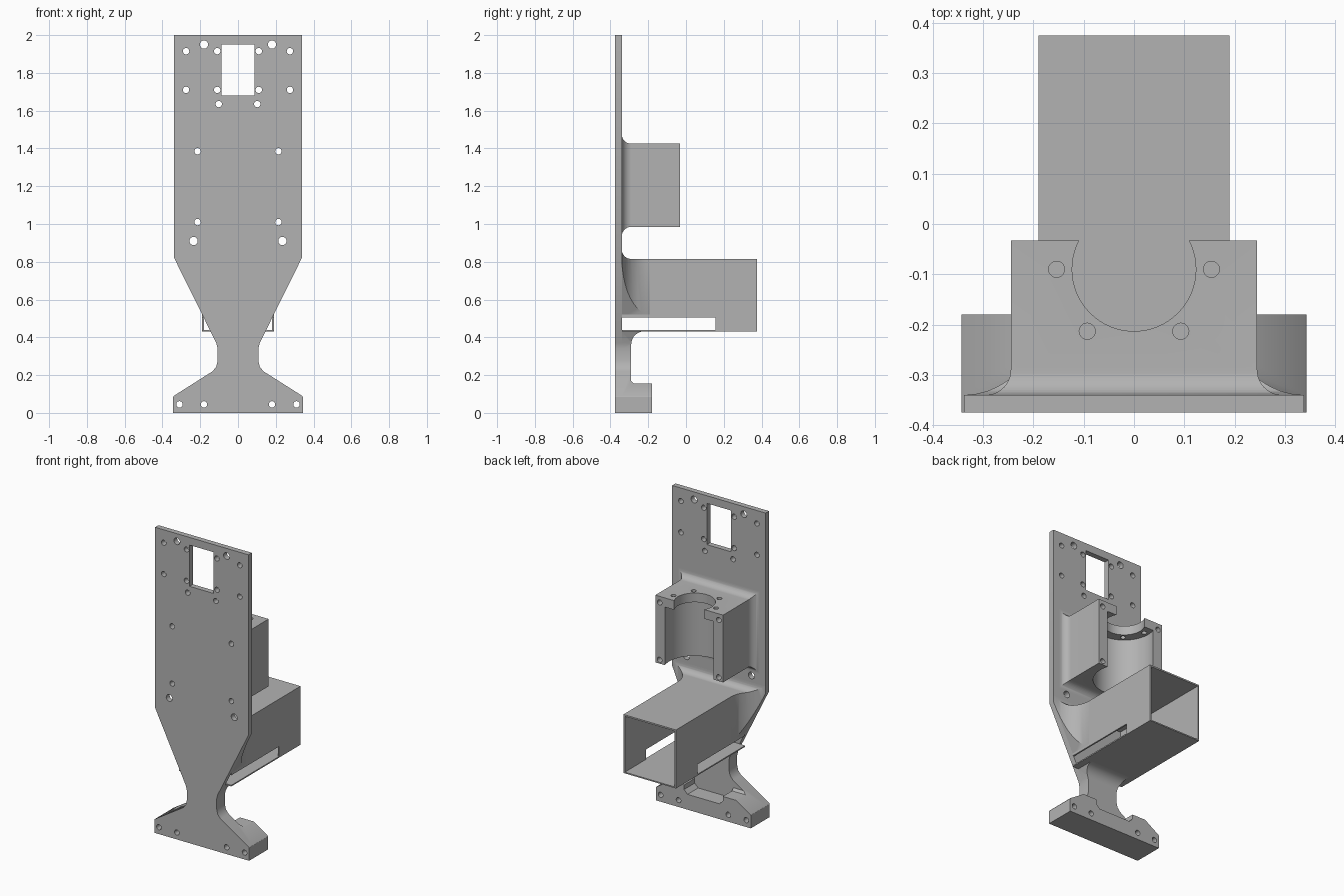
import bpy, bmesh, math
from mathutils import Matrix, Vector

if "Cube" in bpy.data.objects:
    bpy.data.objects.remove(bpy.data.objects["Cube"], do_unlink=True)

grey = bpy.data.materials.new("light_grey")
grey.use_nodes = True
grey.diffuse_color = (0.45, 0.45, 0.45, 1)
grey.node_tree.nodes["Principled BSDF"].inputs["Base Color"].default_value = (0.45, 0.45, 0.45, 1)

BACK = -0.34      # rear face of the mounting plate
FRONT = -0.375


def to_object(name, bm):
    bmesh.ops.recalc_face_normals(bm, faces=bm.faces)
    mesh = bpy.data.meshes.new(name)
    bm.to_mesh(mesh)
    bm.free()
    mesh.materials.append(grey)
    ob = bpy.data.objects.new(name, mesh)
    bpy.context.collection.objects.link(ob)
    return ob


def prism(name, pts, axis, a, b):
    """Extrude a 2D profile along an axis from a to b."""
    place = {"X": lambda p, t: (t, p[0], p[1]),
             "Y": lambda p, t: (p[0], t, p[1]),
             "Z": lambda p, t: (p[0], p[1], t)}[axis]
    bm = bmesh.new()
    lo = [bm.verts.new(place(p, a)) for p in pts]
    hi = [bm.verts.new(place(p, b)) for p in pts]
    bm.faces.new(lo)
    bm.faces.new(hi)
    for i in range(len(pts)):
        j = (i + 1) % len(pts)
        bm.faces.new((lo[i], lo[j], hi[j], hi[i]))
    return to_object(name, bm)


def box(name, x0, x1, y0, y1, z0, z1):
    return prism(name, [(x0, y0), (x1, y0), (x1, y1), (x0, y1)], "Z", z0, z1)


def drills(spots, axis, centre, length):
    """Mirrored pairs of round cutters; spots are (x, other, radius)."""
    bm = bmesh.new()
    for x, v, r in spots:
        for sx in ((x, -x) if x else (0,)):
            if axis == "Y":
                m = Matrix.Translation((sx, centre, v)) @ Matrix.Rotation(math.pi / 2, 4, "X")
            else:
                m = Matrix.Translation((sx, v, centre))
            bmesh.ops.create_cone(bm, cap_ends=True, segments=64 if r > 0.1 else 20,
                                  radius1=r, radius2=r, depth=length, matrix=m)
    return to_object("drill", bm)


def combine(ob, operation, *tools):
    for tool in tools:
        mod = ob.modifiers.new("cut", "BOOLEAN")
        mod.operation, mod.solver, mod.object = operation, "EXACT", tool
        bpy.context.view_layer.update()
        deps = bpy.context.evaluated_depsgraph_get()
        mesh = bpy.data.meshes.new_from_object(ob.evaluated_get(deps))
        ob.modifiers.clear()
        ob.data = mesh
        bpy.data.objects.remove(tool, do_unlink=True)


def arc(cx, cy, r, start, end, n=10):
    return [(cx + r * math.cos(math.radians(start + (end - start) * i / n)),
             cy + r * math.sin(math.radians(start + (end - start) * i / n)))
            for i in range(n + 1)]


def mirrored(half):
    return half + [(-x, v) for x, v in reversed(half)]


# Plate outline, tapering to a neck and widening to the foot
half = [(0.338, 2), (0.338, 0.82), (0.115, 0.37), (0.108, 0.34), (0.108, 0.275),
        (0.115, 0.245), (0.135, 0.22), (0.34, 0.09), (0.343, 0.085), (0.343, 0)]


def outline(name, a, b):
    return prism(name, mirrored(half), "Y", a, b)


plate_spots = [(0.275, 1.915, 0.017), (0.18, 1.95, 0.022), (0.11, 1.915, 0.017),
               (0.275, 1.71, 0.017), (0.11, 1.71, 0.017), (0.102, 1.635, 0.017),
               (0.235, 0.91, 0.022)]
mount_spots = [(0.214, 1.385, 0.017), (0.214, 1.01, 0.017)]
foot_spots = [(0.18, 0.045, 0.017), (0.31, 0.045, 0.017)]

# Mounting plate with window and screw holes
plate = outline("back_plate", FRONT, BACK)
combine(plate, "DIFFERENCE",
        box("window", -0.088, 0.087, -0.5, 0, 1.68, 1.95),
        drills(plate_spots + mount_spots + foot_spots, "Y", -0.36, 0.2))

# Thick foot and neck, curving out under the duct
side = [(BACK, -0.1), (-0.18, -0.1), (-0.18, 0.155), (-0.275, 0.155), (-0.29, 0.17)]
side += arc(-0.22, 0.362, 0.07, 180, 90) + [(BACK, 0.432)]
foot = prism("foot_and_neck", side, "X", -0.4, 0.4)
combine(foot, "INTERSECT", outline("trim", -0.6, 0.3))
combine(foot, "DIFFERENCE",
        prism("pocket", mirrored([(0.14, 0.2), (0.14, 0.125), (0.115, 0.1)]), "Y", -0.29, 0),
        drills(foot_spots, "Y", -0.3, 0.6))

# Rectangular duct, open at the rear, with a slot low in both sides
duct = box("duct", -0.19, 0.19, BACK, 0.375, 0.432, 0.815)
combine(duct, "DIFFERENCE",
        box("hollow", -0.18, 0.18, -0.5, 0.6, 0.44, 0.805),
        box("slot", -0.5, 0.5, -0.5, 0.155, 0.44, 0.505))

# Flared fillet joining the duct to the plate
flare = prism("duct_flare", mirrored([(0.34, BACK)] + arc(0.34, -0.19, 0.15, 268, 180)),
              "Z", 0.505, 0.9)
rise = [(BACK, 0.4), (-0.1, 0.4), (-0.1, 0.815)] + arc(-0.29, 0.865, 0.05, 270, 180)
combine(flare, "INTERSECT", prism("rise", rise, "X", -0.5, 0.5), outline("trim", -0.6, 0.3))
combine(flare, "DIFFERENCE", box("hollow", -0.18, 0.18, -0.5, 0.6, 0.44, 0.805))

# Motor mount block with filleted root
rear = -0.033
plan = [(0.295, BACK)] + arc(0.295, -0.29, 0.05, 268, 180) + [(0.245, rear)]
mount = prism("motor_mount", mirrored(plan), "Z", 0.9, 1.5)
profile = arc(-0.29, 0.935, 0.05, 180, 90) + [(0.1, 0.985), (0.1, 1.425)]
profile += arc(-0.29, 1.475, 0.05, 270, 180)
combine(mount, "INTERSECT", prism("profile", profile, "X", -0.5, 0.5))
# Wide bore from below, narrower opening and screw holes through the top lip
combine(mount, "DIFFERENCE",
        drills([(0, -0.09, 0.185)], "Z", 1.065, 0.6),
        drills([(0, -0.09, 0.123)], "Z", 1.4, 0.3),
        drills([(0.154, -0.09, 0.016), (0.093, -0.213, 0.016)], "Z", 1.4, 0.2),
        drills(mount_spots, "Y", -0.2, 0.6))

# Smooth the rounded surfaces, keep the edges crisp
bpy.ops.object.select_all(action="DESELECT")
for ob in (plate, foot, duct, flare, mount):
    ob.select_set(True)
bpy.context.view_layer.objects.active = plate
bpy.ops.object.shade_smooth_by_angle(angle=math.radians(30))
